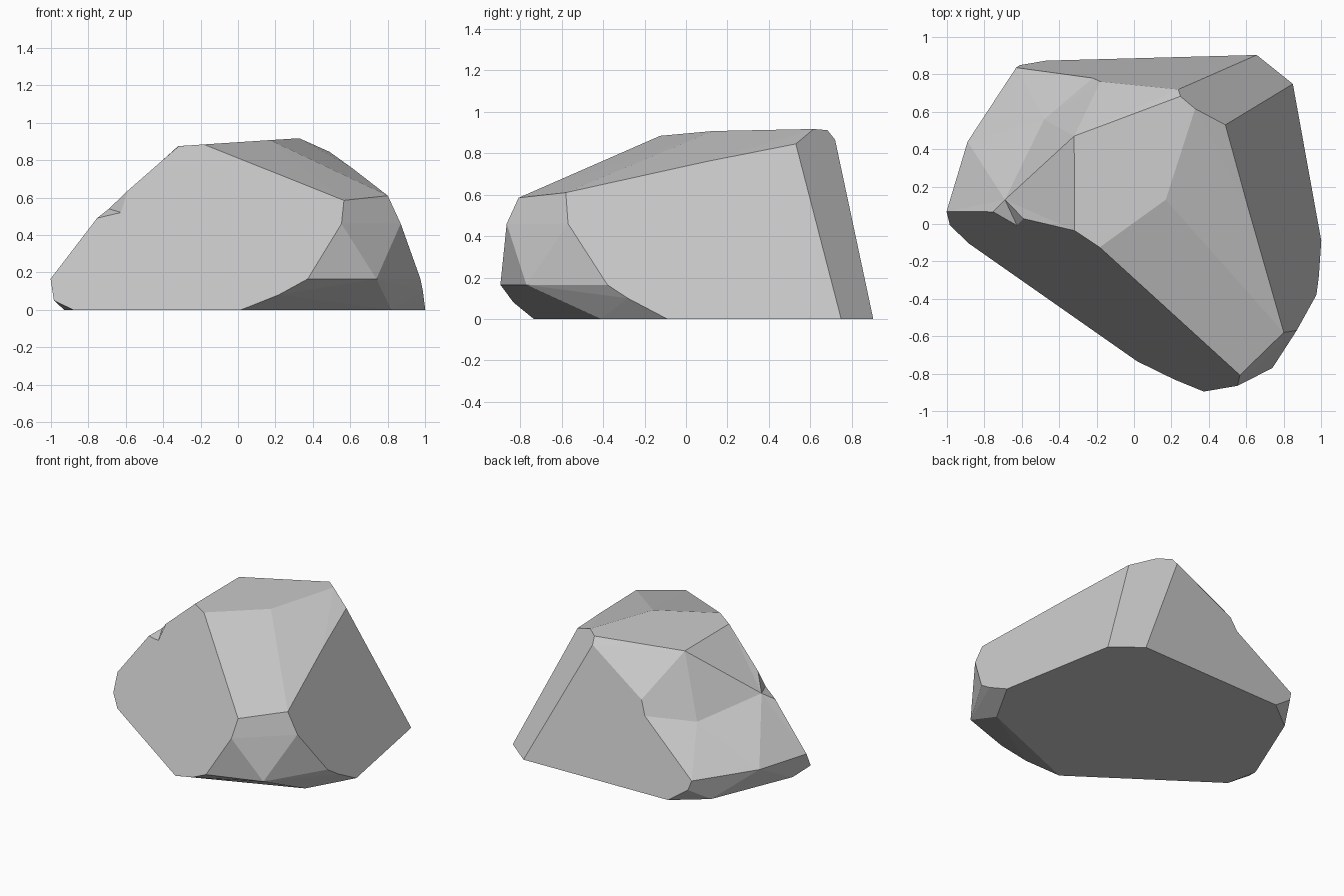
import bpy, bmesh, math
from mathutils import Vector

if "Cube" in bpy.data.objects:
    bpy.data.objects.remove(bpy.data.objects["Cube"])

# main cleavage planes of the boulder: (normal, offset)
PLANES = [
    ((-0.63, -0.90, 0.478), 0.65),    # front left
    ((1.0, 0.181, 0.474), 0.985),     # right
    ((-0.027, 1.0, 0.20), 0.886),     # back
    ((0.625, 0.78, 0.469), 1.115),    # back right corner
]


def snap(co):
    """Slide a corner sideways onto any cleavage plane it almost touches."""
    p = Vector(co)
    for _ in range(30):
        for n, d in PLANES:
            n = Vector(n)
            gap = d - n.dot(p)
            if abs(gap) / n.length < 0.02:
                flat = Vector((n.x, n.y, 0))
                p += flat * gap / flat.length_squared
    return p


# corners by level
base = [(-.47, .87, 0), (-.69, .70, 0), (-.93, .12, 0), (-.88, -.10, 0),
        (.02, -.73, 0), (.82, -.41, 0), (1.0, -.09, 0), (.85, .74, 0), (.64, .893, 0)]
foot = [(-.98, 0, .05), (.22, -.83, .08), (.37, -.90, .165), (.74, -.77, .165),
        (.97, -.38, .165), (.99, -.28, .10), (.65, .90, .02), (-.61, .85, .10)]
shoulder = [(.55, -.87, .46), (.565, -.81, .585), (.80, -.58, .61), (.865, -.57, .46),
            (.14, -.46, .685), (.61, .10, .76), (.49, .52, .845), (.25, .72, .865)]
crown = [(-.18, -.12, .884), (.17, .13, .907), (.33, .62, .917), (.25, .685, .911)]
# rim of the broken left side
rim = [(-.32, .47, .875), (-.18, .76, .60), (-.63, .83, .165), (-.89, .44, .165),
       (-1.0, .07, .165), (-.75, .07, .49), (-.32, -.04, .875)]

bm = bmesh.new()
for co in base + foot + shoulder + crown:
    bm.verts.new(snap(co))
rim_verts = [bm.verts.new(snap(co)) for co in rim]
rim_set = set(rim_verts)
bmesh.ops.convex_hull(bm, input=list(bm.verts))
bmesh.ops.delete(bm, geom=[v for v in bm.verts if not v.link_faces and v not in rim_set],
                 context='VERTS')

# merge coplanar facets, then open the broken side
bm.normal_update()
bmesh.ops.dissolve_limit(bm, angle_limit=math.radians(1.0), verts=[], edges=list(bm.edges))
bmesh.ops.delete(bm, geom=[f for f in bm.faces if set(f.verts) <= rim_set],
                 context='FACES_ONLY')
for e in [e for e in bm.edges if not e.link_faces]:
    bm.edges.remove(e)


def nick(a, b, co):
    """Add a notch corner to the rim edge a-b."""
    edge = bm.edges.get((a, b))
    v = bmesh.utils.edge_split(edge, a, 0.5)[1] if edge else bm.verts.new(co)
    v.co = snap(co)
    return v


def fan(apex, ring):
    for a, b in zip(ring, ring[1:]):
        bm.faces.new((apex, a, b))


ridge, back_top, back_low, left_back, left_tip, left_top, ridge_front = rim_verts
back_nick = nick(back_top, back_low, (-.22, .78, .50))
nick_low = nick(left_top, ridge_front, (-.62, 0, .52))
nick_high = nick(nick_low, ridge_front, (-.59, .03, .635))

# dented left side: two fans around the hollow and the knob
hollow = bm.verts.new((-.48, .56, .444))
knob = bm.verts.new((-.69, .13, .54))
fan(hollow, [ridge, back_top, back_nick, back_low, left_back, knob, ridge])
fan(knob, [left_back, left_tip, left_top, nick_low, nick_high, ridge_front, ridge])
bmesh.ops.recalc_face_normals(bm, faces=list(bm.faces))

mesh = bpy.data.meshes.new("boulder")
bm.to_mesh(mesh)
bm.free()
stone = bpy.data.materials.new("stone grey")
stone.diffuse_color = (0.6, 0.6, 0.6, 1)
stone.use_nodes = True
stone.node_tree.nodes["Principled BSDF"].inputs["Base Color"].default_value = stone.diffuse_color
mesh.materials.append(stone)
bpy.context.collection.objects.link(bpy.data.objects.new("boulder", mesh))
